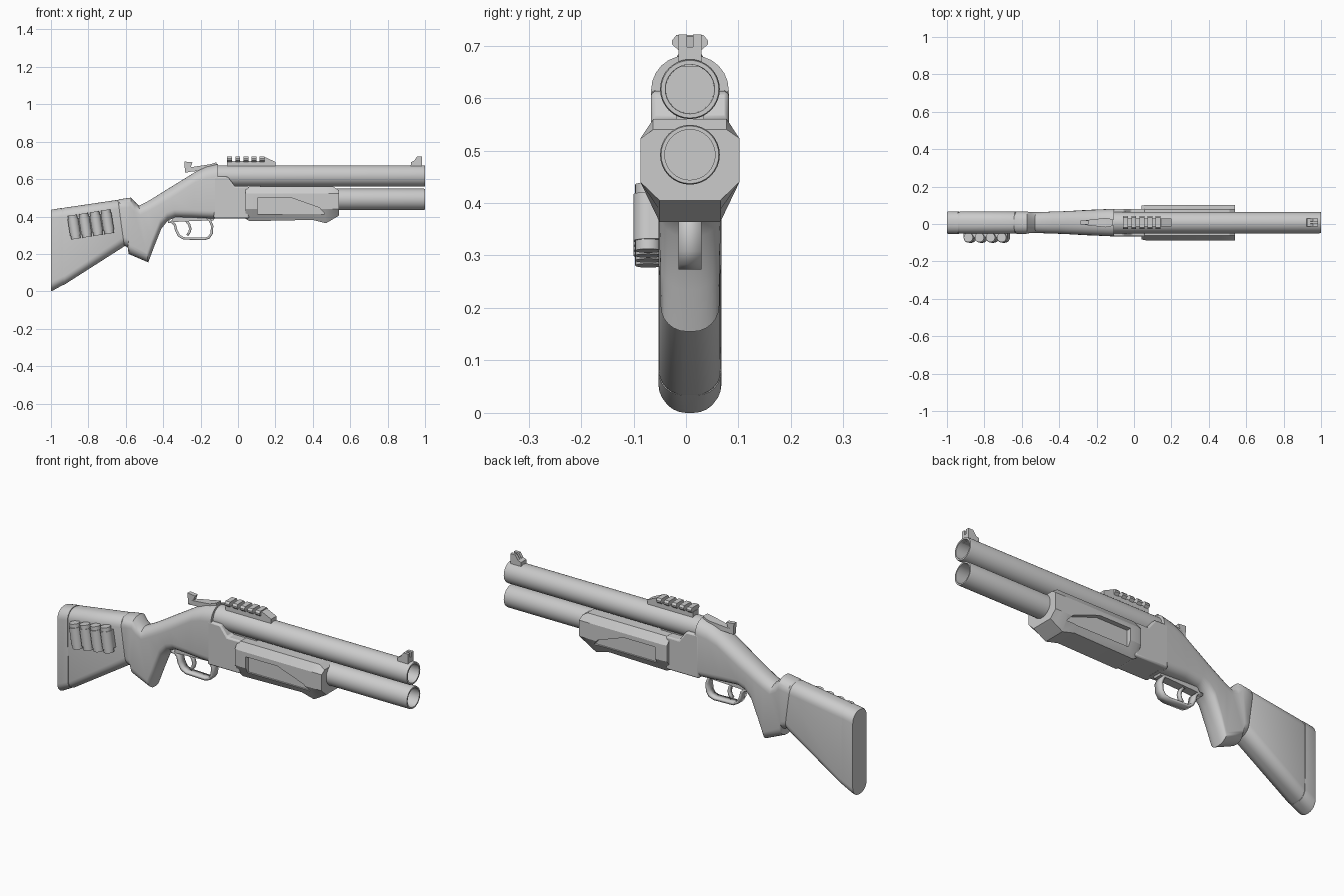
import bpy, bmesh, math
from mathutils import Vector, Matrix

if "Cube" in bpy.data.objects:
    bpy.data.objects.remove(bpy.data.objects["Cube"])

CY = 0.0075  # centre plane of the gun


def finish(name, bm, angle=35):
    bmesh.ops.remove_doubles(bm, verts=bm.verts, dist=1e-5)
    bmesh.ops.recalc_face_normals(bm, faces=bm.faces)
    me = bpy.data.meshes.new(name)
    bm.to_mesh(me)
    bm.free()
    ob = bpy.data.objects.new(name, me)
    bpy.context.collection.objects.link(ob)
    bpy.ops.object.select_all(action='DESELECT')
    ob.select_set(True)
    bpy.context.view_layer.objects.active = ob
    if angle:
        bpy.ops.object.shade_smooth_by_angle(angle=math.radians(angle))
    return ob


def skin(bm, rings):
    """Join equal rings of points into a capped body."""
    vs = [[bm.verts.new(p) for p in r] for r in rings]
    n = len(vs[0])
    for a, b in zip(vs, vs[1:]):
        for i in range(n):
            bm.faces.new((a[i], a[(i + 1) % n], b[(i + 1) % n], b[i]))
    bm.faces.new(vs[0])
    bm.faces.new(vs[-1])


def rounded(top, bot, w, rt, rb, seg=6):
    """Rounded-rectangle section standing between two (x, z) points."""
    t, b = Vector((top[0], CY, top[1])), Vector((bot[0], CY, bot[1]))
    c, h = (t + b) / 2, (t - b).length / 2
    up = (t - b).normalized()
    pts = []
    for q, (sy, sz) in enumerate(((1, 1), (-1, 1), (-1, -1), (1, -1))):
        r = rt if sz > 0 else rb
        for k in range(seg + 1):
            a = math.pi / 2 * (q + k / seg)
            y = sy * (w - r) + r * math.cos(a)
            z = sz * (h - r) + r * math.sin(a)
            pts.append(c + up * z + Vector((0, y, 0)))
    return pts


def loft(name, stations):
    bm = bmesh.new()
    skin(bm, [rounded(*s) for s in stations])
    return finish(name, bm)


def add_prism(bm, pts, y0, y1):
    skin(bm, [[(x, CY + y, z) for x, z in pts] for y in (y0, y1)])


def prism(name, pts, hw, bevel=0.0):
    bm = bmesh.new()
    add_prism(bm, pts, -hw, hw)
    ob = finish(name, bm)
    if bevel:
        m = ob.modifiers.new("bevel", 'BEVEL')
        m.width, m.segments = bevel, 2
    return ob


def lathe(name, profile, z, n=32):
    """Turn an (x, radius) profile about a lengthwise axis."""
    bm = bmesh.new()
    skin(bm, [[(x, CY + r * math.cos(2 * math.pi * i / n), z + r * math.sin(2 * math.pi * i / n))
               for i in range(n)] for x, r in profile])
    return finish(name, bm)


# Stock and butt pad
loft("stock", [((-0.94, .443), (-0.94, .033), .056, .05, .045),
               ((-0.928, .447), (-0.928, .036), .059, .05, .045),
               ((-0.65, .488), (-0.615, .236), .059, .05, .05),
               ((-0.635, .487), (-0.605, .242), .054, .05, .05)])
loft("butt_pad", [((-1.0, .435), (-1.0, .0), .057, .05, .05),
                  ((-0.995, .437), (-0.99, .004), .06, .05, .05),
                  ((-0.94, .446), (-0.936, .034), .06, .05, .045)])

# Receiver with wrist and pistol grip
loft("receiver", [((-0.645, .485), (-0.61, .24), .054, .05, .05),
                  ((-0.635, .492), (-0.602, .242), .06, .05, .05),
                  ((-0.572, .501), (-0.59, .235), .06, .05, .05),
                  ((-0.55, .477), (-0.585, .20), .056, .05, .05),
                  ((-0.53, .457), (-0.48, .155), .056, .05, .05),
                  ((-0.49, .477), (-0.45, .235), .057, .05, .05),
                  ((-0.44, .507), (-0.41, .335), .059, .052, .05),
                  ((-0.40, .532), (-0.375, .378), .06, .054, .045),
                  ((-0.36, .557), (-0.335, .397), .062, .055, .04),
                  ((-0.22, .643), (-0.25, .395), .068, .06, .04),
                  ((-0.17, .667), (-0.17, .391), .071, .063, .04),
                  ((-0.108, .681), (-0.108, .389), .074, .066, .04)])
prism("receiver_front", [(-0.13, .615), (-0.055, .613), (-0.015, .56), (0.06, .56),
                         (0.06, .39), (-0.13, .39)], .074, .008)

# Barrel and magazine tube
lathe("barrel", [(-0.13, .057), (0.992, .057), (1, .055), (1, .047), (0.8, .046), (0.8, .001)], .617)
lathe("lower_barrel", [(0.03, .057), (0.992, .057), (1, .055), (1, .048), (0.8, .048), (0.8, .001)], .492)
prism("barrel_bracket", [(-0.03, .53), (-0.03, .575), (0.12, .575), (0.12, .53)], .027)

# Fore-end, faceted, with a recess on each side
bm = bmesh.new()
rings = []
for x, s, top, bot in ((0.04, .95, .552, .388), (0.062, 1, .56, .375), (0.40, 1, .56, .382),
                       (0.47, 1, .56, .364), (0.51, 1, .56, .387), (0.54, 1, .54, .405)):
    half = [(.07, top), (.0945, .523), (.0945, .44), (.058, bot)]
    rings.append([(x, CY + y * s, z) for y, z in half] +
                 [(x, CY - y * s, z) for y, z in reversed(half)])
skin(bm, rings)
fore = finish("fore_end", bm, 20)
bm = bmesh.new()
for s in (1, -1):
    add_prism(bm, [(.105, .5), (.285, .5), (.435, .447), (.465, .413), (.105, .413)],
              s * .07, s * .2)
cutter = finish("fore_end_recess_cutter", bm, 0)
cutter.hide_render = True
cutter.display_type = 'WIRE'
m = fore.modifiers.new("recess", 'BOOLEAN')
m.object, m.operation, m.solver = cutter, 'DIFFERENCE', 'EXACT'

# Accessory rail: ramped base and chamfered teeth
prism("rail_base", [(-0.06, .655), (-0.06, .697), (0.13, .697), (0.145, .717), (0.2, .692), (0.2, .655)], .022)
bm = bmesh.new()
for i in range(5):
    x = -0.058 + i * .0435
    sec = [(.02, .69), (.034, .702), (.034, .71), (.026, .72)]
    skin(bm, [[(px, CY + y, z) for y, z in sec] + [(px, CY - y, z) for y, z in reversed(sec)]
              for px in (x, x + .026)])
finish("rail_teeth", bm, 20)

# Front sight: base with two notched blades
bm = bmesh.new()
add_prism(bm, [(.922, .66), (.925, .69), (.94, .697), (.985, .697), (.985, .66)], -.022, .022)
for s in (1, -1):
    add_prism(bm, [(.937, .69), (.957, .721), (.985, .721), (.985, .69)], s * .006, s * .022)
finish("front_sight", bm, 20)

# Rear sight: tapered leaf with upturned end
bm = bmesh.new()
skin(bm, [[(x, CY + sy * w, z) for sy, z in ((-1, lo), (1, lo), (1, hi), (-1, hi))]
          for x, w, lo, hi in ((-0.28, .008, .634, .662), (-0.25, .014, .64, .664),
                               (-0.15, .025, .65, .679), (-0.115, .018, .66, .69))])
add_prism(bm, [(-0.283, .635), (-0.287, .694), (-0.243, .69), (-0.255, .66)], -.011, .011)
finish("rear_sight", bm, 20)


def ribbon(name, path, hw, thick):
    bm = bmesh.new()
    rows = [[bm.verts.new((x, CY + y, z)) for y in (-hw, hw)] for x, z in path]
    for a, b in zip(rows, rows[1:]):
        bm.faces.new((a[0], b[0], b[1], a[1]))
    ob = finish(name, bm, 40)
    m = ob.modifiers.new("thickness", 'SOLIDIFY')
    m.thickness, m.offset = thick, 0
    return ob


# Trigger guard and trigger
ribbon("trigger_guard", [(-0.375, .372), (-0.352, .37), (-0.337, .355), (-0.33, .325), (-0.315, .297),
                         (-0.29, .283), (-0.18, .28), (-0.155, .288), (-0.141, .31), (-0.138, .35),
                         (-0.15, .378), (-0.165, .395)], .022, .013)
prism("trigger_plate", [(-0.36, .37), (-0.28, .374), (-0.13, .38), (-0.12, .4), (-0.34, .405)], .022)
ribbon("trigger", [(-0.285, .385), (-0.262, .36), (-0.255, .335), (-0.26, .315), (-0.272, .30)], .009, .013)

# Four spare shells in holder loops on the side of the stock
tilt = Matrix.Translation((-0.787, -0.072, .358)) @ Matrix.Rotation(math.radians(-9), 4, 'Y')
for name, r, depth in (("spare_shells", .025, .128), ("shell_loops", .0285, .09)):
    bm = bmesh.new()
    for i in range(4):
        bmesh.ops.create_cone(bm, cap_ends=True, segments=20, radius1=r, radius2=r, depth=depth,
                              matrix=tilt @ Matrix.Translation(((i - 1.5) * .06, 0, 0)))
    finish(name, bm)
bm = bmesh.new()
bmesh.ops.create_cube(bm, size=1, matrix=tilt @ Matrix.Translation((0, .018, 0))
                      @ Matrix.Diagonal((.236, .03, .09, 1)))
finish("shell_holder_plate", bm, 0)
